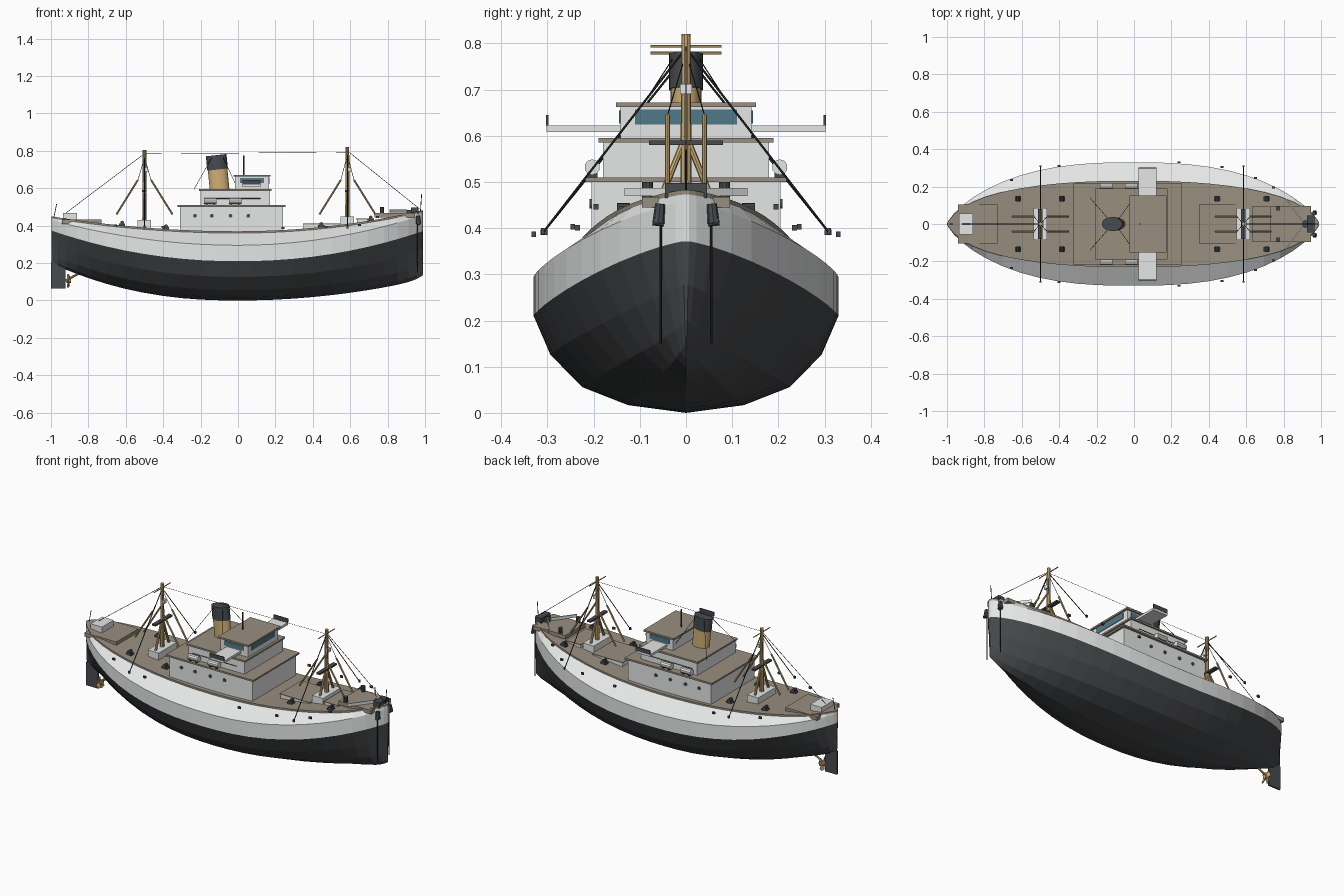
import bpy, bmesh, math
from mathutils import Vector

if "Cube" in bpy.data.objects:
    bpy.data.objects.remove(bpy.data.objects["Cube"])


def material(name, rgb):
    m = bpy.data.materials.new(name)
    m.use_nodes = True
    m.diffuse_color = (*rgb, 1)
    m.node_tree.nodes["Principled BSDF"].inputs["Base Color"].default_value = (*rgb, 1)
    return m


WHITE = material("white_paint", (0.80, 0.82, 0.81))
BLACK = material("hull_black", (0.06, 0.063, 0.067))
DECK = material("deck_brown", (0.32, 0.275, 0.215))
BUFF = material("buff", (0.63, 0.43, 0.18))
IRON = material("iron_grey", (0.062, 0.069, 0.078))
GLASS = material("window_blue", (0.08, 0.19, 0.25))
WIRE = material("rigging_black", (0.025, 0.025, 0.027))


def finish(name, bm, *mats):
    bmesh.ops.recalc_face_normals(bm, faces=bm.faces)
    me = bpy.data.meshes.new(name)
    bm.to_mesh(me)
    bm.free()
    ob = bpy.data.objects.new(name, me)
    for m in mats:
        me.materials.append(m)
    bpy.context.collection.objects.link(ob)
    return ob


def box(name, xs, ys, zs, mat):
    bm = bmesh.new()
    bmesh.ops.create_cube(bm, size=1)
    for v in bm.verts:
        v.co = [r[0] if c < 0 else r[1] for c, r in zip(v.co, (xs, ys, zs))]
    return finish(name, bm, mat)


def rod(name, p, q, r, mat, sides=8, r2=None):
    p, q = Vector(p), Vector(q)
    bm = bmesh.new()
    bmesh.ops.create_cone(bm, cap_ends=True, segments=sides, radius1=r,
                          radius2=r if r2 is None else r2, depth=(q - p).length)
    rot = (q - p).to_track_quat("Z", "Y")
    for v in bm.verts:
        v.co = rot @ v.co + (p + q) / 2
    return finish(name, bm, mat)


# Hull lines as functions of length
def half_beam(x):
    return 0.33 * (1 - min(abs(x + 0.004) / 0.996, 0.999) ** 2.6) ** 0.75


def keel_z(x):
    return 0.20 * abs(x) ** 2.3 if x < 0 else 0.115 * x * x + 0.03 * x ** 24


def paint_z(x):
    return 0.21 + 0.165 * abs(x) ** 2.1


def knuckle_z(x):
    return 0.295 + (0.135 if x < 0 else 0.165) * x * x


def deck_z(x):
    return 0.36 + (0.08 if x < 0 else 0.115) * x * x


def deck_half(x):
    return half_beam(x) * (0.7 + 0.25 * x ** 4)


def section(x):
    # Bilges grow finer towards the ends
    b, k, w = half_beam(x), keel_z(x), paint_z(x)
    shape = ((0, 0), (0.38, 0.08), (0.68, 0.265), (0.89, 0.6), (1, 1))
    pts = [(b * u * (1 - 0.55 * x * x * (1 - v)), k + (w - k) * v) for u, v in shape]
    pts += [(b, knuckle_z(x)), (deck_half(x), deck_z(x))]
    return [(x, -y, z) for y, z in reversed(pts[1:])] + [(x, y, z) for y, z in pts]


N = 26
stations = [-0.004 + 0.994 * math.sin(math.pi / 2 * (0.35 * t + 0.65 * t * abs(t) ** 0.2))
            for t in (2 * i / N - 1 for i in range(N + 1))]

# Hull skin, painted by strake
bm = bmesh.new()
rings = [[bm.verts.new(p) for p in section(x)] for x in stations]
for a, b in zip(rings, rings[1:]):
    for j in range(len(a) - 1):
        f = bm.faces.new((a[j], a[j + 1], b[j + 1], b[j]))
        f.material_index = 1 if 2 <= j < len(a) - 3 else 0
for r in (rings[0], rings[-1]):
    bm.faces.new(r[2:-2]).material_index = 1
    bm.faces.new((r[0], r[1], r[2], r[-3], r[-2], r[-1]))
finish("hull", bm, WHITE, BLACK)

# Deck slab following the sheer
bm = bmesh.new()
rings = [[bm.verts.new((x, s * deck_half(x), deck_z(x) + h))
          for s, h in ((-1, 0), (-1, 0.01), (1, 0.01), (1, 0))] for x in stations]
for a, b in zip(rings, rings[1:]):
    for j in range(3):
        bm.faces.new((a[j], a[j + 1], b[j + 1], b[j]))
for r in (rings[0], rings[-1]):
    bm.faces.new(r)
finish("deck", bm, DECK)

# Deckhouse tiers with overhanging roofs
for name, x0, x1, y, z0, z1, o in (("lower_house", -0.31, 0.24, 0.205, 0.36, 0.50, 0.013),
                                   ("upper_house", -0.20, 0.17, 0.18, 0.50, 0.585, 0.009),
                                   ("wheelhouse", -0.015, 0.165, 0.142, 0.585, 0.662, 0.01)):
    box(name, (x0, x1), (-y, y), (z0, z1), WHITE)
    box(name + "_roof", (x0 - o, x1 + o), (-y - o, y + o), (z1, z1 + 0.01), DECK)
box("wheelhouse_front_window", (0.163, 0.168), (-0.11, 0.11), (0.624, 0.657), GLASS)
box("bridge_wings", (0.025, 0.12), (-0.302, 0.302), (0.608, 0.622), WHITE)
rod("wheelhouse_pole", (0.03, 0, 0.67), (0.03, 0, 0.775), 0.004, IRON)

for s in (-1, 1):
    box("wheelhouse_side_window", (0.01, 0.14), sorted((s * 0.14, s * 0.145)), (0.627, 0.655), GLASS)
    box("wing_end_screen", (0.025, 0.12), sorted((s * 0.298, s * 0.303)), (0.62, 0.645), IRON)
    for x in (-0.23, -0.14, -0.04, 0.055):
        rod("porthole", (x, s * 0.203, 0.453), (x, s * 0.209, 0.453), 0.01, IRON, 12)
    # Raft canisters and their rail
    for x in (-0.148, -0.015):
        rod("raft_canister", (x - 0.033, s * 0.203, 0.532), (x + 0.033, s * 0.203, 0.532), 0.017, WHITE, 10)
        for dx in (-0.02, 0.02):
            box("canister_cradle", (x + dx - 0.004, x + dx + 0.004),
                sorted((s * 0.192, s * 0.214)), (0.508, 0.52), IRON)
    rod("raft_rail", (-0.17, s * 0.184, 0.545), (0.12, s * 0.184, 0.545), 0.002, IRON, 6)


# Raked oval funnel and its stays
def funnel_part(name, z0, z1, grow, mat):
    bm = bmesh.new()
    bmesh.ops.create_cone(bm, cap_ends=True, segments=20, radius1=1, radius2=1, depth=1)
    for v in bm.verts:
        z = z0 if v.co.z < 0 else z1
        v.co = (v.co.x * (0.052 + grow) - 0.098 - 0.1 * (z - 0.59), v.co.y * (0.034 + grow),
                z + 0.006 * v.co.x)
    ob = finish(name, bm, mat)
    ob.data.polygons.foreach_set("use_smooth", [len(p.vertices) == 4 for p in ob.data.polygons])


funnel_part("funnel", 0.585, 0.71, 0, BUFF)
funnel_part("funnel_top", 0.70, 0.777, 0.003, IRON)
for s in (-1, 1):
    for x, x_top in ((-0.235, -0.14), (0.0, -0.08)):
        rod("funnel_stay", (x_top, s * 0.03, 0.765), (x, s * 0.14, 0.595), 0.0013, WIRE, 5)


# Masts with tripod legs, derricks and rigging
def mast(x, top, stay_end):
    base = deck_z(x)
    box("mast_house", (x - 0.036, x + 0.036), (-0.085, 0.085), (base, base + 0.05), WHITE)
    rod("mast", (x, 0, base), (x, 0, top), 0.013, BUFF, 10, 0.01)
    box("mast_platform", (x - 0.012, x + 0.012), (-0.08, 0.08), (0.58, 0.59), IRON)
    box("mast_lamp", (x + 0.005, x + 0.02), (-0.013, 0.013), (0.69, 0.712), WHITE)
    rod("forestay", (x, 0, top - 0.02), stay_end, 0.0015, WIRE, 5)
    rod("yard", (x, -0.077, top - 0.026), (x, 0.077, top - 0.026), 0.003, BUFF, 6)
    for s in (-1, 1):
        rod("mast_leg", (x, 0, 0.6), (x, s * 0.065, base + 0.04), 0.007, BUFF)
        rod("shroud", (x, 0, top - 0.03), (x, s * 0.31, 0.39), 0.0024, WIRE, 6)
        box("shroud_fitting", (x - 0.005, x + 0.005), (s * 0.31 - 0.004, s * 0.31 + 0.004), (0.386, 0.4), IRON)
        for d in (-1, 1):
            rod("derrick", (x + d * 0.035, s * 0.04, 0.645), (x + d * 0.15, s * 0.04, 0.46), 0.005, BUFF)
            rod("derrick_wire", (x, 0, top - 0.04), (x + d * 0.035, s * 0.04, 0.645), 0.0014, WIRE, 5)


mast(-0.5, 0.805, (-0.93, 0, 0.46))
mast(0.585, 0.82, (0.97, 0, 0.49))
rod("aerial_wire", (-0.5, 0, 0.785), (0.585, 0, 0.792), 0.001, WIRE, 4)

# Low cargo hatches on the foredeck
for x0, x1, y in ((0.35, 0.545, 0.1), (0.635, 0.725, 0.09)):
    z = deck_z(x1)
    box("hatch_coaming", (x0, x1), (-y, y), (z - 0.03, z + 0.013), WHITE)
    box("hatch_cover", (x0 - 0.003, x1 + 0.003), (-y - 0.003, y + 0.003), (z + 0.013, z + 0.018), DECK)

# Raised stern and bow platforms
box("stern_platform", (-0.94, -0.73), (-0.105, 0.105), (0.41, 0.433), DECK)
box("stern_locker", (-0.935, -0.86), (-0.055, 0.055), (0.433, 0.468), WHITE)
box("bow_platform", (0.73, 0.945), (-0.095, 0.095), (0.445, 0.468), DECK)
rod("capstan", (0.92, 0, 0.465), (0.92, 0, 0.485), 0.02, IRON, 12)
box("windlass", (0.925, 0.965), (-0.045, 0.045), (0.465, 0.498), IRON)
rod("bow_staff", (0.975, 0, 0.47), (0.982, 0, 0.57), 0.002, WIRE, 6)
rod("stern_staff", (-0.985, 0, 0.44), (-0.97, 0, 0.515), 0.002, WIRE, 6)

for s in (-1, 1):
    # Breakwater plate, half of the V
    bm = bmesh.new()
    bm.faces.new([bm.verts.new(p) for p in ((0.81, s * 0.13, 0.47), (0.9, s * 0.01, 0.47),
                                            (0.9, s * 0.01, 0.487), (0.81, s * 0.13, 0.487))])
    finish("breakwater", bm, WHITE).modifiers.new("thickness", "SOLIDIFY").thickness = 0.006
    # Anchor and hanging chain
    rod("anchor_shank", (0.962, s * 0.056, 0.452), (0.966, s * 0.06, 0.41), 0.011, IRON, 8, 0.013)
    rod("anchor_crown", (0.966, s * 0.072, 0.415), (0.966, s * 0.048, 0.412), 0.009, IRON)
    rod("anchor_chain", (0.96, s * 0.055, 0.41), (0.96, s * 0.055, 0.15), 0.0025, WIRE, 6)
    # Winches
    for x in (-0.62, -0.385, 0.445, 0.71):
        z = deck_z(x) + 0.01
        box("winch_base", (x - 0.017, x + 0.017), (s * 0.135 - 0.013, s * 0.135 + 0.013), (z - 0.004, z + 0.01), IRON)
        rod("winch_drum", (x, s * 0.135 - 0.014, z + 0.016), (x, s * 0.135 + 0.014, z + 0.016), 0.01, IRON, 10)
    # Side fairleads and bollards
    for x, y, z in ((-0.655, 0.235, 0.4), (-0.4, 0.31, 0.39), (0.24, 0.33, 0.386),
                    (0.47, 0.305, 0.39), (0.65, 0.245, 0.402), (0.745, 0.195, 0.445)):
        box("fairlead", (x - 0.008, x + 0.008), (s * y - 0.005, s * y + 0.005), (z - 0.005, z + 0.007), IRON)
    rod("bollard", (0.77, s * 0.083, 0.46), (0.77, s * 0.083, 0.5), 0.012, IRON, 10)

# Rudder and propeller
box("rudder", (-1.0, -0.922), (-0.005, 0.005), (0.065, 0.205), IRON)
rod("propeller_shaft", (-0.925, 0, 0.105), (-0.84, 0, 0.15), 0.006, BUFF)
rod("propeller_hub", (-0.918, 0, 0.105), (-0.893, 0, 0.105), 0.012, BUFF)
for i in range(4):
    c, d = math.cos(i * math.pi / 2 + 0.4), math.sin(i * math.pi / 2 + 0.4)
    bm = bmesh.new()
    pts = [(-0.905 + w * 0.4, c * r - d * w, 0.105 + d * r + c * w)
           for r, w in ((0.006, -0.008), (0.032, -0.014), (0.04, 0), (0.032, 0.014), (0.006, 0.008))]
    bm.faces.new([bm.verts.new(p) for p in pts])
    finish("propeller_blade", bm, BUFF).modifiers.new("thickness", "SOLIDIFY").thickness = 0.004
